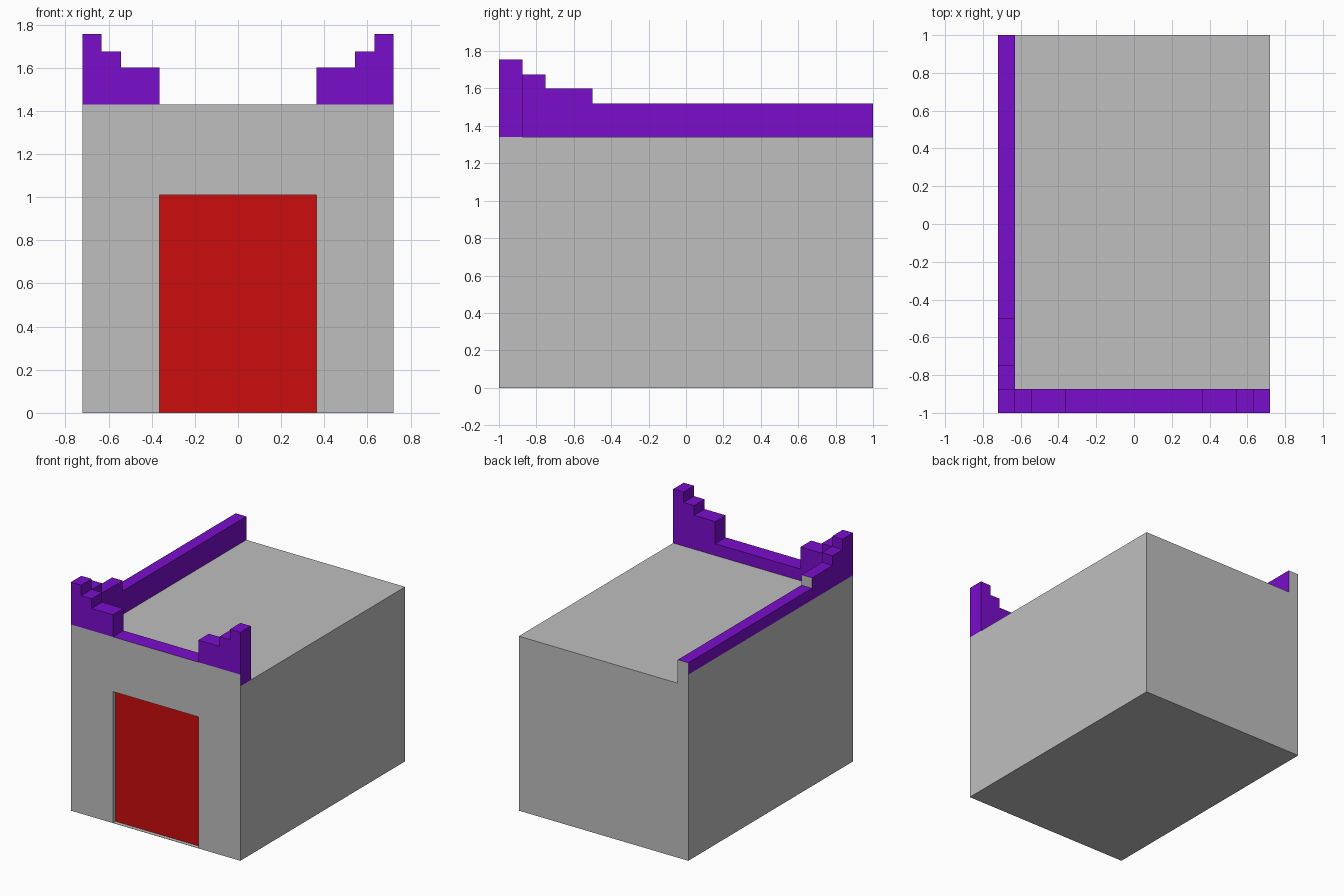
import bpy
import bmesh
from mathutils import Vector

W, D = 0.72, 1.0               # half width and half depth
ROOF, COPING = 1.34, 1.43      # roof level, line where the painted band starts
WALL_X, WALL_Y = -0.63, -0.873   # inner faces of the parapets

old = bpy.data.objects.get("Cube")
if old:
    bpy.data.objects.remove(old, do_unlink=True)


def material(name, rgb):
    mat = bpy.data.materials.new(name)
    mat.use_nodes = True
    mat.diffuse_color = (*rgb, 1)
    mat.node_tree.nodes["Principled BSDF"].inputs["Base Color"].default_value = (*rgb, 1)
    return mat


GREY = material("wall grey", (0.52, 0.52, 0.52))
PURPLE = material("trim purple", (0.195, 0.004, 0.6))
RED = material("door red", (0.6, 0.004, 0.004))


def add_object(name, bm, mats):
    mesh = bpy.data.meshes.new(name)
    bm.to_mesh(mesh)
    bm.free()
    for mat in mats:
        mesh.materials.append(mat)
    obj = bpy.data.objects.new(name, mesh)
    bpy.context.collection.objects.link(obj)
    return obj


def box(name, lo, hi, mat):
    lo, hi = Vector(lo), Vector(hi)
    bm = bmesh.new()
    bmesh.ops.create_cube(bm, size=1)
    bmesh.ops.scale(bm, vec=hi - lo, verts=bm.verts)
    bmesh.ops.translate(bm, vec=(lo + hi) / 2, verts=bm.verts)
    return add_object(name, bm, [mat])


def parapet(name, points, sweep, is_grey):
    """Extrude a stepped outline, split it at the coping line and colour its faces."""
    bm = bmesh.new()
    face = bm.faces.new([bm.verts.new(p) for p in points])
    grown = bmesh.ops.extrude_face_region(bm, geom=[face], use_keep_orig=True)
    verts = [g for g in grown["geom"] if isinstance(g, bmesh.types.BMVert)]
    bmesh.ops.translate(bm, vec=sweep, verts=verts)
    bmesh.ops.bisect_plane(bm, geom=bm.verts[:] + bm.edges[:] + bm.faces[:],
                           plane_co=(0, 0, COPING), plane_no=(0, 0, 1))
    bmesh.ops.recalc_face_normals(bm, faces=bm.faces)
    bm.normal_update()
    for f in bm.faces:
        f.material_index = int(is_grey(f.normal, f.calc_center_median()))
    return add_object(name, bm, [PURPLE, GREY])


# Main block with a shallow door recess
body = box("building_body", (-W, -D, 0), (W, D, ROOF), GREY)
cutter = box("door_recess_cutter", (-0.363, -1.1, 0.002), (0.363, -0.965, 1.01), GREY)
cutter.hide_render = True
cutter.hide_viewport = True
cutter.display_type = 'WIRE'
cut = body.modifiers.new("door recess", 'BOOLEAN')
cut.operation = 'DIFFERENCE'
cut.solver = 'EXACT'
cut.object = cutter

# Door panel at the back of the recess
box("door", (-0.363, -0.97, 0.002), (0.363, -0.964, 1.01), RED)

# Front parapet: mirrored steps rising to both corners
steps = [(0.363, COPING), (0.363, 1.6), (0.543, 1.6), (0.543, 1.675),
         (0.632, 1.675), (0.632, 1.755), (W, 1.755), (W, ROOF)]
outline = steps + [(-x, z) for x, z in reversed(steps)]
parapet("front_parapet", [(x, -D, z) for x, z in outline], (0, WALL_Y + D, 0),
        lambda n, c: c.z < COPING - 0.01 and (n.y < -0.5 or n.x < -0.5))

# Side parapet: steps down from the front corner to a low wall
steps = [(WALL_Y, ROOF), (WALL_Y, 1.675), (-0.75, 1.675), (-0.75, 1.6),
         (-0.5, 1.6), (-0.5, 1.52), (D, 1.52), (D, ROOF)]
parapet("side_parapet", [(-W, y, z) for y, z in steps], (WALL_X + W, 0, 0),
        lambda n, c: (n.x < -0.5 and c.z < COPING - 0.01) or (n.y > 0.5 and c.y > -0.6))
